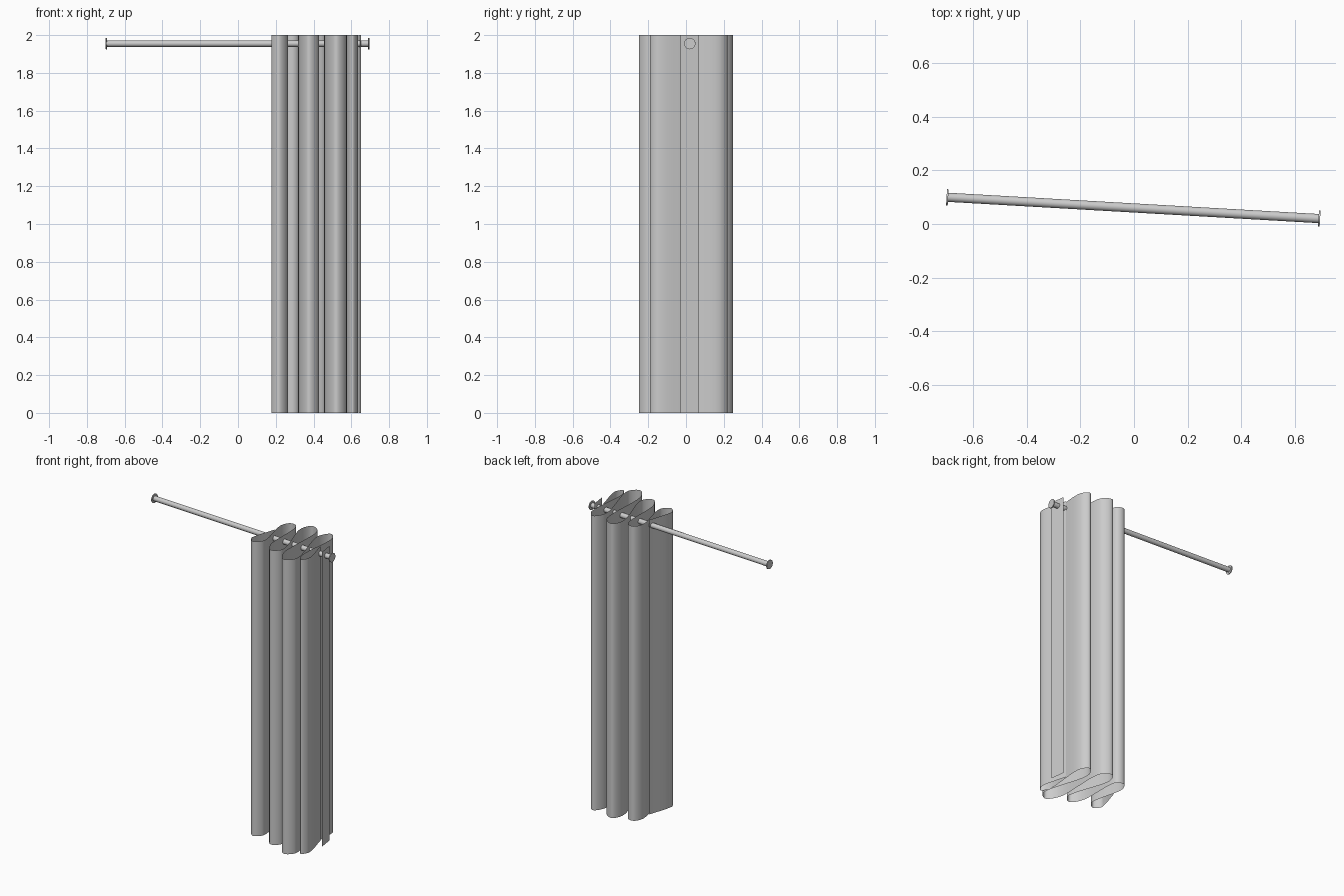
import bpy, bmesh, math
from mathutils import Vector

if "Cube" in bpy.data.objects:
    bpy.data.objects.remove(bpy.data.objects["Cube"])


def spline(points, steps=10):
    """Centripetal Catmull-Rom curve through the points."""
    p = [Vector(q) for q in points]
    p = [2 * p[0] - p[1]] + p + [2 * p[-1] - p[-2]]
    out = []
    for a, b, c, d in zip(p, p[1:], p[2:], p[3:]):
        t1 = (b - a).length ** 0.5
        t2 = t1 + (c - b).length ** 0.5
        t3 = t2 + (d - c).length ** 0.5
        for i in range(steps):
            t = t1 + (t2 - t1) * i / steps
            A1 = a.lerp(b, t / t1)
            A2 = b.lerp(c, (t - t1) / (t2 - t1))
            A3 = c.lerp(d, (t - t2) / (t3 - t2))
            B1 = A1.lerp(A2, t / t2)
            B2 = A2.lerp(A3, (t - t1) / (t3 - t1))
            out.append(B1.lerp(B2, (t - t1) / (t2 - t1)))
    return out + [p[-2]]


def sheet(name, path, height):
    """Thin cloth sheet: a plan-view path extruded upward."""
    bm = bmesh.new()
    rows = [[bm.verts.new((q[0], q[1], z)) for q in path] for z in (0, height)]
    for i in range(len(path) - 1):
        bm.faces.new((rows[0][i], rows[0][i + 1], rows[1][i + 1], rows[1][i]))
    for f in bm.faces:
        f.smooth = True
    me = bpy.data.meshes.new(name)
    bm.to_mesh(me)
    bm.free()
    ob = bpy.data.objects.new(name, me)
    bpy.context.collection.objects.link(ob)
    return ob


def bar(name, a, b, radius):
    """Round bar between two points."""
    a, b = Vector(a), Vector(b)
    bpy.ops.mesh.primitive_cylinder_add(vertices=32, radius=radius,
                                        depth=(b - a).length, location=(a + b) / 2)
    ob = bpy.context.object
    ob.name = name
    ob.rotation_euler = (b - a).to_track_quat('Z', 'Y').to_euler()
    bpy.ops.object.shade_smooth_by_angle(angle=math.radians(40))


# Gathered curtain, alternating front and back folds
folds = [
    (0.225, 0.07), (0.182, -0.07), (0.178, -0.11), (0.215, -0.145), (0.262, -0.10),
    (0.222, 0.15), (0.255, 0.205), (0.304, 0.19),
    (0.328, -0.12), (0.375, -0.185), (0.428, -0.14),
    (0.350, 0.18), (0.385, 0.248), (0.449, 0.21),
    (0.465, -0.18), (0.520, -0.25), (0.574, -0.20),
    (0.500, 0.15), (0.545, 0.22), (0.586, 0.18),
    (0.577, -0.14), (0.605, -0.19), (0.634, -0.15), (0.593, 0.04),
]
sheet("curtain", spline(folds), 2.0)

# Loose edge strip at the outer side
sheet("curtain_edge_strip", [(0.652, -0.03), (0.638, 0.07)], 2.0)

# Rod with a wall flange at each end
left, right = Vector((-0.70, 0.10, 1.955)), Vector((0.695, 0.02, 1.955))
bar("rod", left, right, 0.017)
axis = (right - left).normalized()
for name, end, s in (("left_flange", left, 1), ("right_flange", right, -1)):
    bar(name, end, end + axis * s * 0.006, 0.03)
